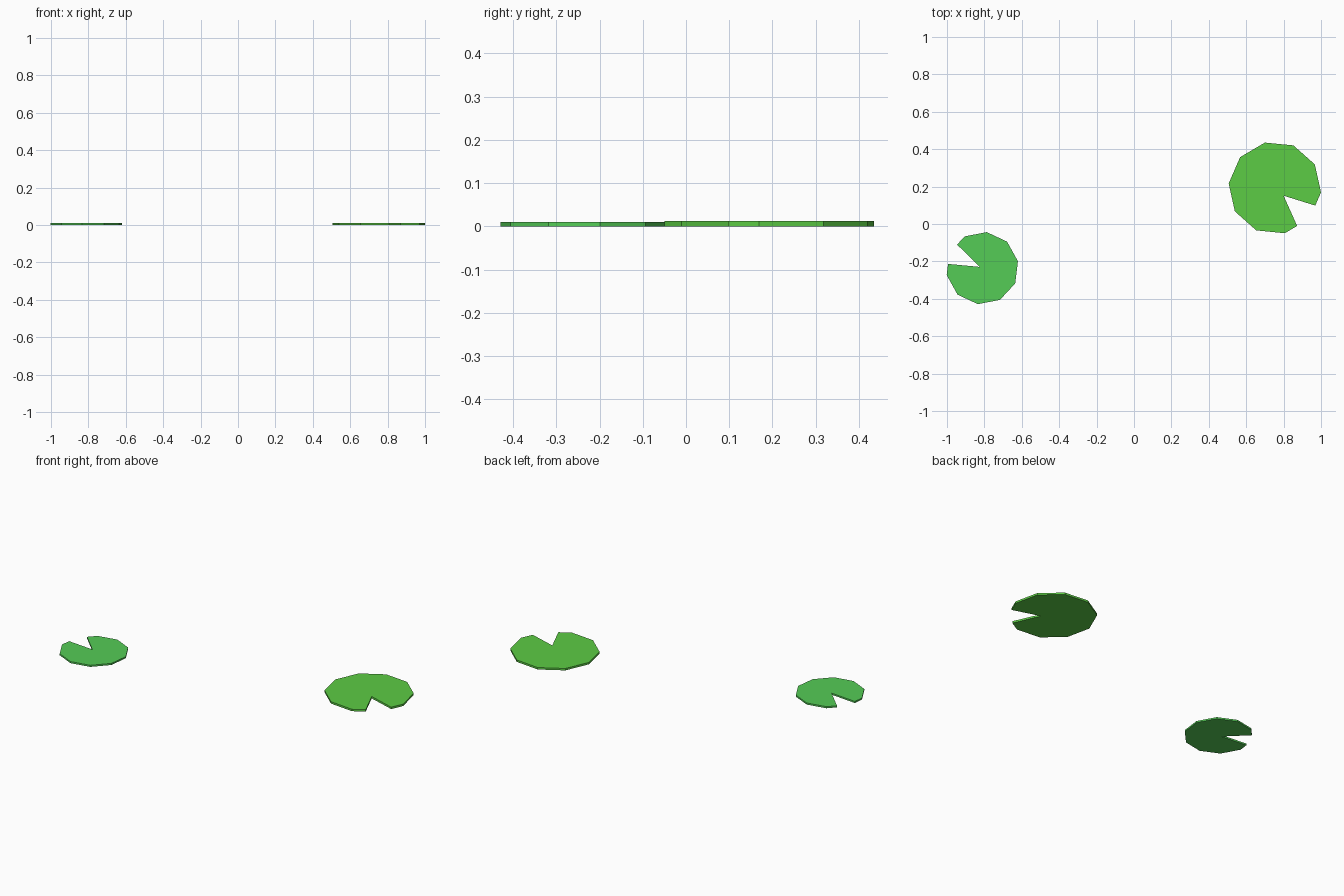
import bpy, bmesh
from math import cos, sin, pi, radians
from mathutils import Vector

if "Cube" in bpy.data.objects:
    bpy.data.objects.remove(bpy.data.objects["Cube"])


def lily_pad(name, centre, radius, notch_deg, tip, thickness, colour):
    """Ten-sided pad with one corner replaced by a wedge notch."""
    step = 2 * pi / 10
    notch = radians(notch_deg)
    inner = radius * cos(step / 2)          # edge midpoints, where the notch starts

    # Outline as (angle, distance), starting and ending at the notch mouth
    outline = [(notch, tip), (notch + step / 2, inner)]
    outline += [(notch + k * step, radius) for k in range(1, 10)]
    outline.append((notch - step / 2, inner))

    bm = bmesh.new()
    face = bm.faces.new([bm.verts.new((r * cos(a), r * sin(a), 0)) for a, r in outline])
    # Extrude the outline into a thin solid
    top = bmesh.ops.extrude_face_region(bm, geom=[face], use_keep_orig=True)
    moved = [g for g in top["geom"] if isinstance(g, bmesh.types.BMVert)]
    bmesh.ops.translate(bm, verts=moved, vec=Vector((0, 0, thickness)))
    bmesh.ops.recalc_face_normals(bm, faces=bm.faces)

    mesh = bpy.data.meshes.new(name)
    bm.to_mesh(mesh)
    bm.free()
    obj = bpy.data.objects.new(name, mesh)
    obj.location = (*centre, 0)
    bpy.context.collection.objects.link(obj)

    mat = bpy.data.materials.new(name + "_green")
    mat.diffuse_color = (*colour, 1)
    mat.use_nodes = True
    mat.node_tree.nodes["Principled BSDF"].inputs["Base Color"].default_value = mat.diffuse_color
    mesh.materials.append(mat)
    return obj


# Large pad at the back right, small pad at the front left
lily_pad("large_lily_pad", (0.753, 0.193), 0.248, -41.6, 0.063, 0.012, (0.107, 0.604, 0.058))
lily_pad("small_lily_pad", (-0.811, -0.236), 0.194, 155, 0.016, 0.010, (0.089, 0.604, 0.093))
